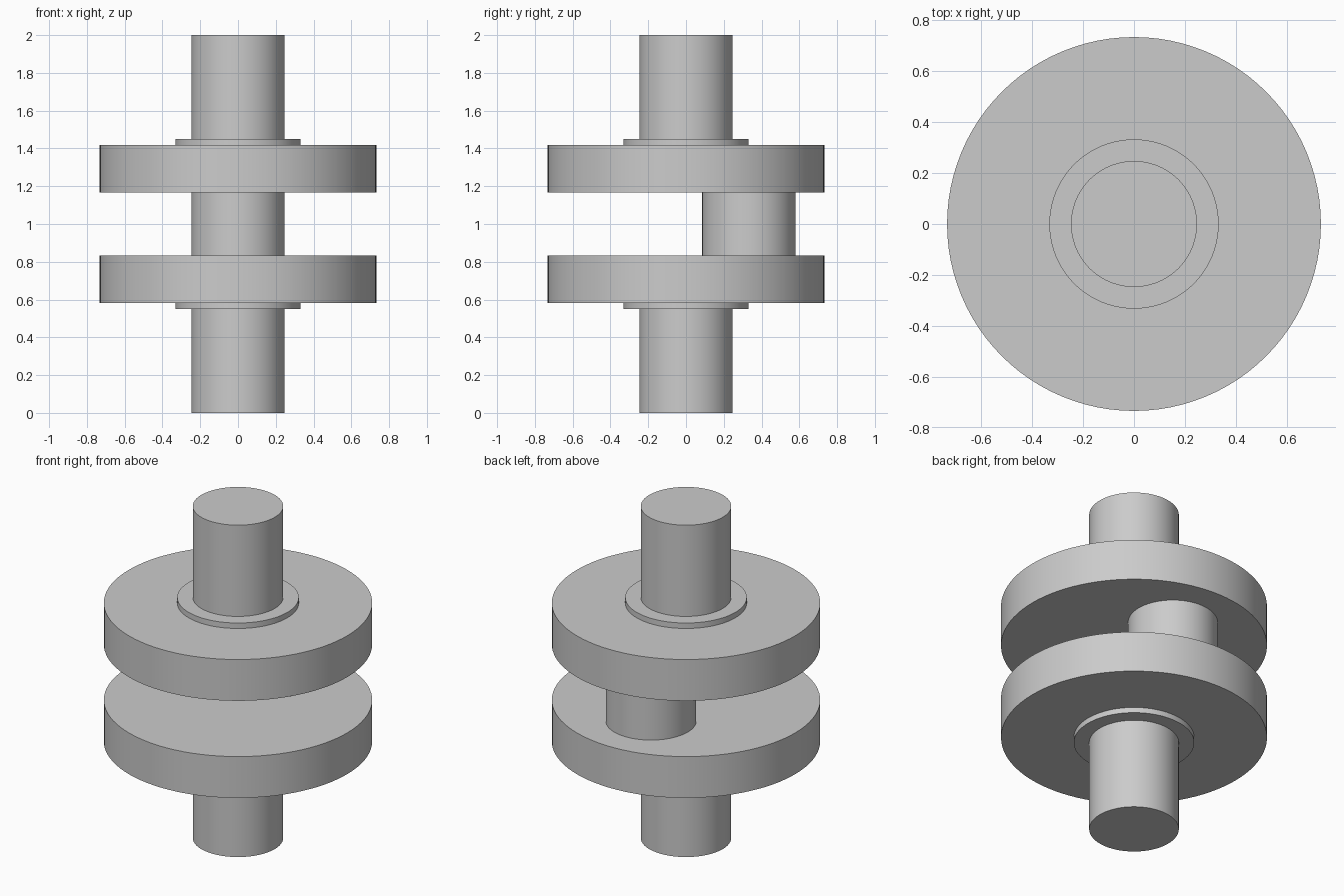
import bpy
import math

if "Cube" in bpy.data.objects:
    bpy.data.objects.remove(bpy.data.objects["Cube"], do_unlink=True)

# Single plain metal colour
steel = bpy.data.materials.new("light_grey_steel")
steel.use_nodes = True
grey = (0.6, 0.6, 0.6, 1)
steel.diffuse_color = grey
steel.node_tree.nodes["Principled BSDF"].inputs["Base Color"].default_value = grey

SHAFT_R, COLLAR_R, DISC_R = 0.247, 0.332, 0.733
MID = 1.0           # mirror height
PIN_TOP = 0.168     # heights measured from the middle
DISC_TOP = 0.417
COLLAR_TOP = 0.45
CRANK_THROW = 0.333


def cylinder(name, radius, z0, z1, y=0.0):
    bpy.ops.mesh.primitive_cylinder_add(
        vertices=96, radius=radius, depth=z1 - z0, location=(0, y, (z0 + z1) / 2))
    obj = bpy.context.object
    obj.name = name
    obj.data.materials.append(steel)
    bpy.ops.object.shade_smooth_by_angle(angle=math.radians(30))
    return obj


# Matching web disc, collar and main journal at each end
for side, sign in (("upper", 1), ("lower", -1)):
    for part, radius, a, b in (
        ("web_disc", DISC_R, PIN_TOP, DISC_TOP),
        ("collar", COLLAR_R, DISC_TOP, COLLAR_TOP),
        ("main_journal", SHAFT_R, COLLAR_TOP, MID),
    ):
        z0, z1 = sorted((MID + sign * a, MID + sign * b))
        cylinder(f"{side}_{part}", radius, z0, z1)

# Offset pin joining the two discs
cylinder("crank_pin", SHAFT_R, MID - PIN_TOP, MID + PIN_TOP, CRANK_THROW)
